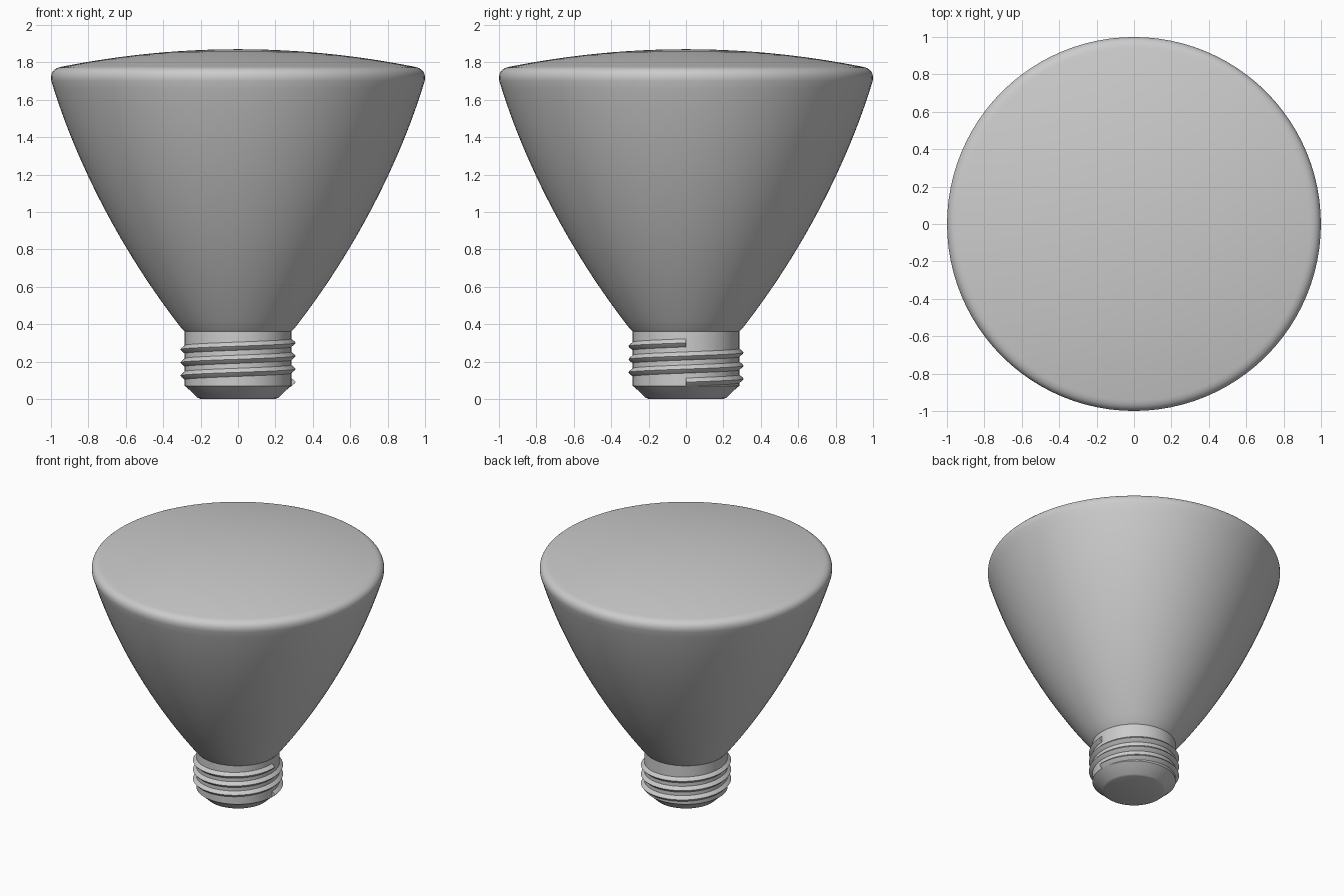
import bpy
import bmesh
import math
from mathutils import Vector
from mathutils.geometry import interpolate_bezier

if "Cube" in bpy.data.objects:
    bpy.data.objects.remove(bpy.data.objects["Cube"])

SEGMENTS = 96

grey = bpy.data.materials.new("light grey")
grey.use_nodes = True
GREY = (0.6, 0.6, 0.6, 1)
grey.diffuse_color = GREY
grey.node_tree.nodes["Principled BSDF"].inputs["Base Color"].default_value = GREY


def finish(name, bm, angle=30):
    """Turn a bmesh into a smooth shaded object."""
    bmesh.ops.remove_doubles(bm, verts=bm.verts, dist=1e-5)
    bmesh.ops.recalc_face_normals(bm, faces=bm.faces)
    mesh = bpy.data.meshes.new(name)
    bm.to_mesh(mesh)
    bm.free()
    mesh.materials.append(grey)
    obj = bpy.data.objects.new(name, mesh)
    bpy.context.collection.objects.link(obj)
    bpy.ops.object.select_all(action="DESELECT")
    obj.select_set(True)
    bpy.context.view_layer.objects.active = obj
    bpy.ops.object.shade_smooth_by_angle(angle=math.radians(angle))
    return obj


def loft(bm, rings, closed):
    """Bridge successive rings of vertices with quads."""
    for low, high in zip(rings, rings[1:]):
        count = len(low)
        for i in range(count if closed else count - 1):
            j = (i + 1) % count
            bm.faces.new((low[i], low[j], high[j], high[i]))


def lathe(name, profile):
    """Revolve (radius, height) points about z; outward faces for a rising profile."""
    bm = bmesh.new()
    rings = []
    for r, z in profile:
        if r == 0:
            rings.append([bm.verts.new((0, 0, z))] * SEGMENTS)
            continue
        rings.append([bm.verts.new((r * math.cos(a), r * math.sin(a), z))
                      for a in (math.tau * i / SEGMENTS for i in range(SEGMENTS))])
    for low, high in zip(rings, rings[1:]):
        for i in range(SEGMENTS):
            j = (i + 1) % SEGMENTS
            corners = dict.fromkeys((low[i], low[j], high[j], high[i]))
            bm.faces.new(tuple(corners))
    return finish(name, bm)


def bezier(points, steps):
    """Sample a cubic curve given as four (radius, height) points."""
    curve = interpolate_bezier(*[Vector((r, z, 0)) for r, z in points], steps)
    return [(p.x, p.y) for p in curve]


# Reflector: flared flank, rounded rim and shallow domed lens
CAP_R, CAP_TOP, CAP_BOTTOM = 0.285, 0.36, 0.07
flank = bezier([(0.3, 0.375), (0.62, 0.785), (0.865, 1.26), (0.998, 1.70)], 28)
rim = bezier([(0.998, 1.70), (1.006, 1.745), (0.985, 1.77), (0.94, 1.777)], 12)
lens = [(0.94 * (1 - t), 1.87 - 0.093 * (1 - t) ** 2) for t in (i / 12 for i in range(13))]
lens[-1] = (0, 1.87)
lathe("reflector", [(CAP_R, CAP_TOP)] + flank + rim[1:] + lens[1:])

# Screw cap sleeve
lathe("screw_cap", [(CAP_R, CAP_BOTTOM), (CAP_R, CAP_TOP)])

# Tapered contact at the bottom
lathe("base_contact", [(0, 0), (0.2, 0), (0.215, 0.006), (0.275, 0.063), (CAP_R, CAP_BOTTOM)])

# Screw thread: a ridge swept along a rising helix
TURNS, PITCH, START = 3, 0.07, 0.09
ridge = [(0.28, -0.026), (0.302, -0.008), (0.308, 0), (0.302, 0.008), (0.28, 0.026)]
bm = bmesh.new()
sections = []
for i in range(TURNS * SEGMENTS + 1):
    a = math.tau * i / SEGMENTS
    z = START + PITCH * i / SEGMENTS
    sections.append([bm.verts.new((r * math.cos(a), r * math.sin(a), z + dz))
                     for r, dz in ridge])
loft(bm, sections, closed=True)
bm.faces.new(sections[0])
bm.faces.new(sections[-1])
finish("screw_thread", bm, 45)
